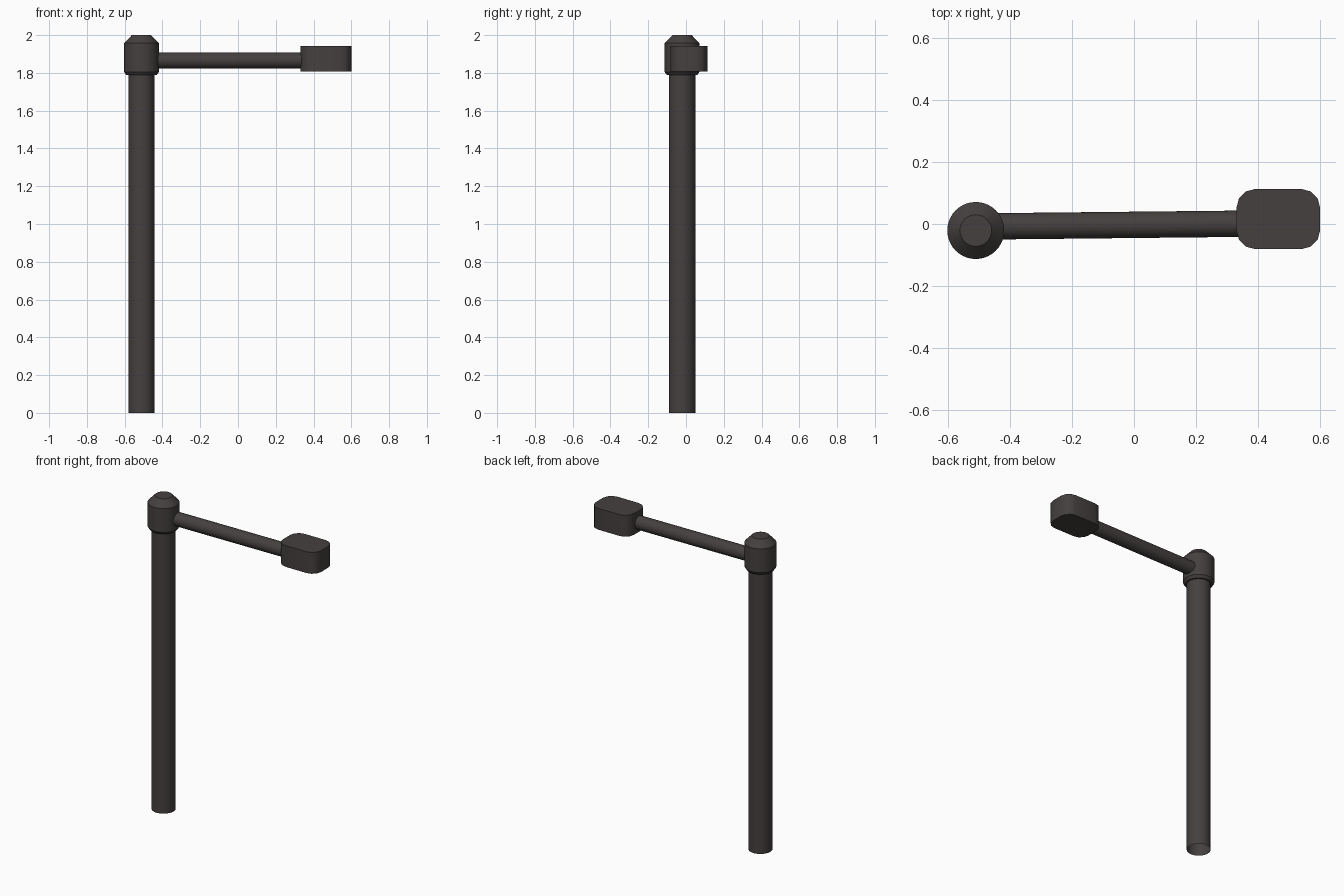
import bpy, bmesh, math
from mathutils import Vector

if "Cube" in bpy.data.objects:
    bpy.data.objects.remove(bpy.data.objects["Cube"])

mat = bpy.data.materials.new("dark_warm_grey")
mat.diffuse_color = (0.058, 0.051, 0.049, 1)
mat.use_nodes = True
mat.node_tree.nodes["Principled BSDF"].inputs["Base Color"].default_value = mat.diffuse_color


def finish(name, bm, angle=35):
    bmesh.ops.recalc_face_normals(bm, faces=bm.faces)
    me = bpy.data.meshes.new(name)
    bm.to_mesh(me)
    bm.free()
    me.materials.append(mat)
    ob = bpy.data.objects.new(name, me)
    bpy.context.collection.objects.link(ob)
    bpy.ops.object.select_all(action='DESELECT')
    ob.select_set(True)
    bpy.context.view_layer.objects.active = ob
    bpy.ops.object.shade_smooth_by_angle(angle=math.radians(angle))
    return ob


def loft(name, sections, cap_start=True, cap_end=True, angle=35):
    """Skin a list of closed rings, each a list of points."""
    bm = bmesh.new()
    rings = [[bm.verts.new(p) for p in s] for s in sections]
    n = len(rings[0])
    for a, b in zip(rings, rings[1:]):
        for i in range(n):
            j = (i + 1) % n
            bm.faces.new((a[i], a[j], b[j], b[i]))
    if cap_start:
        bm.faces.new(rings[0][::-1])
    if cap_end:
        bm.faces.new(rings[-1])
    return finish(name, bm, angle)


def circle(c, r, u=(1, 0, 0), v=(0, 1, 0), n=40):
    c, u, v = Vector(c), Vector(u), Vector(v)
    return [c + r * (math.cos(t) * u + math.sin(t) * v)
            for t in (2 * math.pi * i / n for i in range(n))]


PX, PY = -0.511, -0.021

# upright pole, open at the foot
loft("pole", [circle((PX, PY, z), 0.07) for z in (0, 1.80)], cap_start=False)

# collar cap with chamfered top and bottom lip
loft("collar_cap", [circle((PX, PY, z), r) for r, z in
                    ((0.080, 1.788), (0.092, 1.805), (0.092, 1.957), (0.051, 2.0))])

# horizontal arm, swung very slightly
loft("arm", [circle((x, y, 1.866), 0.0425, (0, 1, 0), (0, 0, 1), 32)
             for x, y in ((-0.50, -0.008), (0.36, 0.001))])

# lamp head: rounded block
hx, hy, r = 0.135, 0.097, 0.06
outline = []
for k, (sx, sy) in enumerate(((1, 1), (-1, 1), (-1, -1), (1, -1))):
    for s in range(4):
        t = math.pi / 2 * (k + s / 3)
        outline.append((0.466 + sx * (hx - r) + r * math.cos(t),
                        0.016 + sy * (hy - r) + r * math.sin(t)))
loft("lamp_head", [[(x, y, z) for x, y in outline] for z in (1.807, 1.943)])
